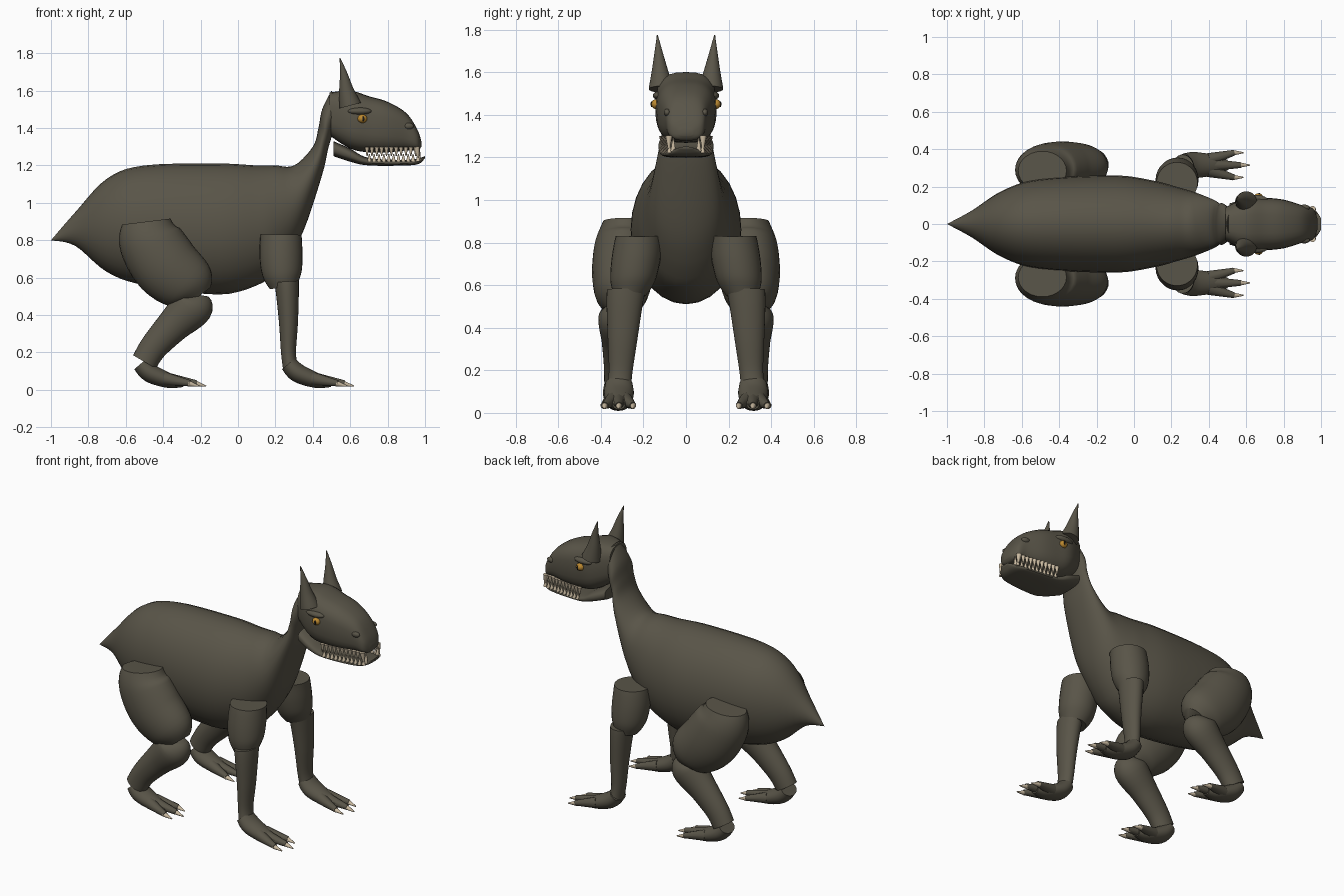
import bpy
import bmesh
import math
from mathutils import Vector, Matrix

default_cube = bpy.data.objects.get("Cube")
if default_cube:
    bpy.data.objects.remove(default_cube, do_unlink=True)


def make_material(name, *rgb):
    mat = bpy.data.materials.new(name)
    mat.use_nodes = True
    mat.diffuse_color = (*rgb, 1)
    shader = mat.node_tree.nodes["Principled BSDF"]
    shader.inputs["Base Color"].default_value = (*rgb, 1)
    return mat


hide = make_material("dark_hide", .1, .09, .065)
ivory = make_material("ivory", .6, .5, .36)
amber = make_material("amber", .5, .25, .03)
black = make_material("black", .01, .01, .01)
parts = []


def finish(name, bm, mat):
    bmesh.ops.remove_doubles(bm, verts=bm.verts, dist=.0001)
    bmesh.ops.recalc_face_normals(bm, faces=bm.faces)
    mesh = bpy.data.meshes.new(name)
    bm.to_mesh(mesh)
    bm.free()
    mesh.materials.append(mat)
    part = bpy.data.objects.new(name, mesh)
    bpy.context.collection.objects.link(part)
    parts.append(part)


def smooth_rows(rows, steps=5):
    """Catmull-Rom interpolation between section rows."""
    result = []
    for i in range(len(rows) - 1):
        before, after = rows[max(i - 1, 0)], rows[min(i + 2, len(rows) - 1)]
        for k in range(steps):
            t = k / steps
            result.append([
                b + t / 2 * (c - a + t * (2*a - 5*b + 4*c - d + t * (3*(b - c) + d - a)))
                for a, b, c, d in zip(before, rows[i], rows[i + 1], after)])
    return result + [rows[-1]]


def skin(name, sections, power=1, segments=28):
    """Join oval sections, each a centre, an up vector and a half width."""
    bm = bmesh.new()
    rings = []
    for centre, up, width in sections:
        ring = []
        for k in range(segments):
            angle = math.tau * k / segments
            c, s = (math.copysign(abs(v) ** power, v)
                    for v in (math.cos(angle), math.sin(angle)))
            ring.append(bm.verts.new(centre + up * c + Vector((0, s * width, 0))))
        rings.append(ring)
    for ring, following in zip(rings, rings[1:]):
        for k in range(segments):
            bm.faces.new((ring[k - 1], ring[k], following[k], following[k - 1]))
    bm.faces.new(rings[0])
    bm.faces.new(rings[-1])
    finish(name, bm, hide)


def trunk(name, rows, power=1, lean=0):
    """Rows of x, top, bottom, half width; lean slants the forward sections."""
    sections = []
    for x, top, bottom, width in smooth_rows(rows):
        slant = lean * min(max(x * 5, 0), 1)
        centre = Vector((x + slant, 0, (top + bottom) / 2))
        sections.append((centre, Vector((-slant, 0, (top - bottom) / 2)), width))
    skin(name, sections, power)


def limb(name, rows, y_start, y_end, side, flatness=1):
    """Rows of x, z, radius; sections stand square to the path."""
    rows = smooth_rows(rows)
    last = len(rows) - 1
    sections = []
    for i, (x, z, radius) in enumerate(rows):
        ahead, behind = rows[min(i + 1, last)], rows[max(i - 1, 0)]
        along = Vector((ahead[0] - behind[0], 0, ahead[1] - behind[1])).normalized()
        y = y_start + (y_end - y_start) * i / last
        up = Vector((-along.z, 0, along.x)) * radius
        sections.append((Vector((x, side * y, z)), up, radius * flatness))
    skin(name, sections)


def spike(bm, start, end, base, tip=.003):
    start, end = Vector(start), Vector(end)
    along = end - start
    turn = along.to_track_quat('Z', 'Y').to_matrix().to_4x4()
    bmesh.ops.create_cone(bm, cap_ends=True, segments=10, radius1=base, radius2=tip,
                          depth=along.length,
                          matrix=Matrix.Translation((start + end) / 2) @ turn)


def ball(name, centre, radii, mat):
    bm = bmesh.new()
    bmesh.ops.create_uvsphere(bm, u_segments=20, v_segments=12, radius=1,
                              matrix=Matrix.Translation(centre) @ Matrix.Diagonal((*radii, 1)))
    finish(name, bm, mat)


def foot(label, heel, y, side):
    ankle_path = [(.03, .14, .045), (.08, .09, .05), (.18, .05, .04), (.26, .035, .02)]
    limb(label + "_foot", [(heel + x, z, r) for x, z, r in ankle_path], y, y, side, 1.4)
    toes, claws = bmesh.new(), bmesh.new()
    for spread in (-1, 0, 1):
        toe_y = side * (y + spread * .066)
        tip = heel + .33 - abs(spread) * .035
        spike(toes, (heel + .16, side * (y + spread * .03), .06), (tip, toe_y, .035), .036, .016)
        spike(claws, (tip - .01, toe_y, .035), (tip + .05, toe_y, .02), .016)
    finish(label + "_toes", toes, hide)
    finish(label + "_claws", claws, ivory)


# Body, tail point and neck in one skin
trunk("body", [
    (-1, .8, .8, 0), (-.87, .95, .77, .07), (-.7, 1.13, .63, .18),
    (-.5, 1.2, .56, .24), (-.1, 1.21, .51, .26), (.1, 1.2, .57, .23),
    (.2, 1.2, .68, .2), (.3, 1.2, .85, .17), (.4, 1.3, 1.15, .13),
    (.43, 1.4, 1.28, .11), (.45, 1.5, 1.35, .11), (.5, 1.6, 1.5, .07)], lean=.025)

# Skull with muzzle, and lower jaw
trunk("head", [
    (.49, 1.59, 1.36, .09), (.6, 1.6, 1.29, .14), (.7, 1.57, 1.27, .14),
    (.8, 1.54, 1.27, .13), (.9, 1.48, 1.28, .1), (.96, 1.39, 1.28, .08),
    (.98, 1.33, 1.3, .03)], power=.7)
trunk("lower_jaw", [
    (.51, 1.33, 1.25, .11), (.6, 1.29, 1.22, .13), (.7, 1.24, 1.2, .12),
    (.9, 1.23, 1.2, .1), (.97, 1.24, 1.21, .07), (1, 1.25, 1.24, .03)], power=.7)

# Rows of teeth and the larger fangs at the muzzle tip
teeth = bmesh.new()
for side in (-1, 1):
    for i in range(11):
        x, y = .69 + i * .026, side * (.113 - i * .0035)
        spike(teeth, (x, y, 1.3), (x, y, 1.25), .013)
        spike(teeth, (x + .012, y, 1.22), (x + .012, y, 1.26), .012)
    spike(teeth, (.955, side * .08, 1.3), (.965, side * .08, 1.23), .017)
    spike(teeth, (.965, side * .06, 1.23), (.97, side * .06, 1.29), .013)
finish("teeth", teeth, ivory)

for side, tag in ((-1, "near"), (1, "far")):
    # Ears, brows, eyes and nostrils
    limb(tag + "_ear", [(.6, 1.52, .06), (.58, 1.6, .04), (.565, 1.69, .02),
                        (.545, 1.775, .002)], .115, .135, side)
    ball(tag + "_brow", (.65, side * .128, 1.49), (.065, .028, .02), hide)
    ball(tag + "_eye", (.665, side * .14, 1.45), (.026, .024, .023), amber)
    ball(tag + "_pupil", (.67, side * .162, 1.45), (.006, .004, .014), black)
    ball(tag + "_nostril", (.91, side * .088, 1.41), (.03, .016, .018), hide)

    # Front leg: sleeve-like upper arm over a slim forearm
    limb(tag + "_upper_arm", [(.23, .83, .11), (.23, .72, .115), (.235, .62, .105),
                              (.245, .55, .075)], .22, .265, side)
    limb(tag + "_forearm", [(.26, .58, .065), (.265, .5, .06), (.27, .35, .05),
                            (.27, .2, .04), (.28, .12, .04)], .28, .315, side, 1.4)
    foot(tag + "_front", .24, .315, side)

    # Hind leg: bulky thigh, shin sloping back to the hock
    limb(tag + "_thigh", [(-.49, .9, .13), (-.47, .8, .17), (-.38, .66, .18),
                          (-.26, .56, .15), (-.21, .5, .08)], .285, .31, side, .8)
    limb(tag + "_shin", [(-.22, .51, .06), (-.24, .45, .11), (-.35, .34, .09),
                         (-.45, .23, .075), (-.5, .15, .07)], .315, .325, side, .85)
    foot(tag + "_hind", -.55, .32, side)

# Smooth shading with crisp rims
bpy.ops.object.select_all(action='DESELECT')
for part in parts:
    part.select_set(True)
bpy.context.view_layer.objects.active = parts[0]
bpy.ops.object.shade_smooth_by_angle(angle=math.radians(40))
